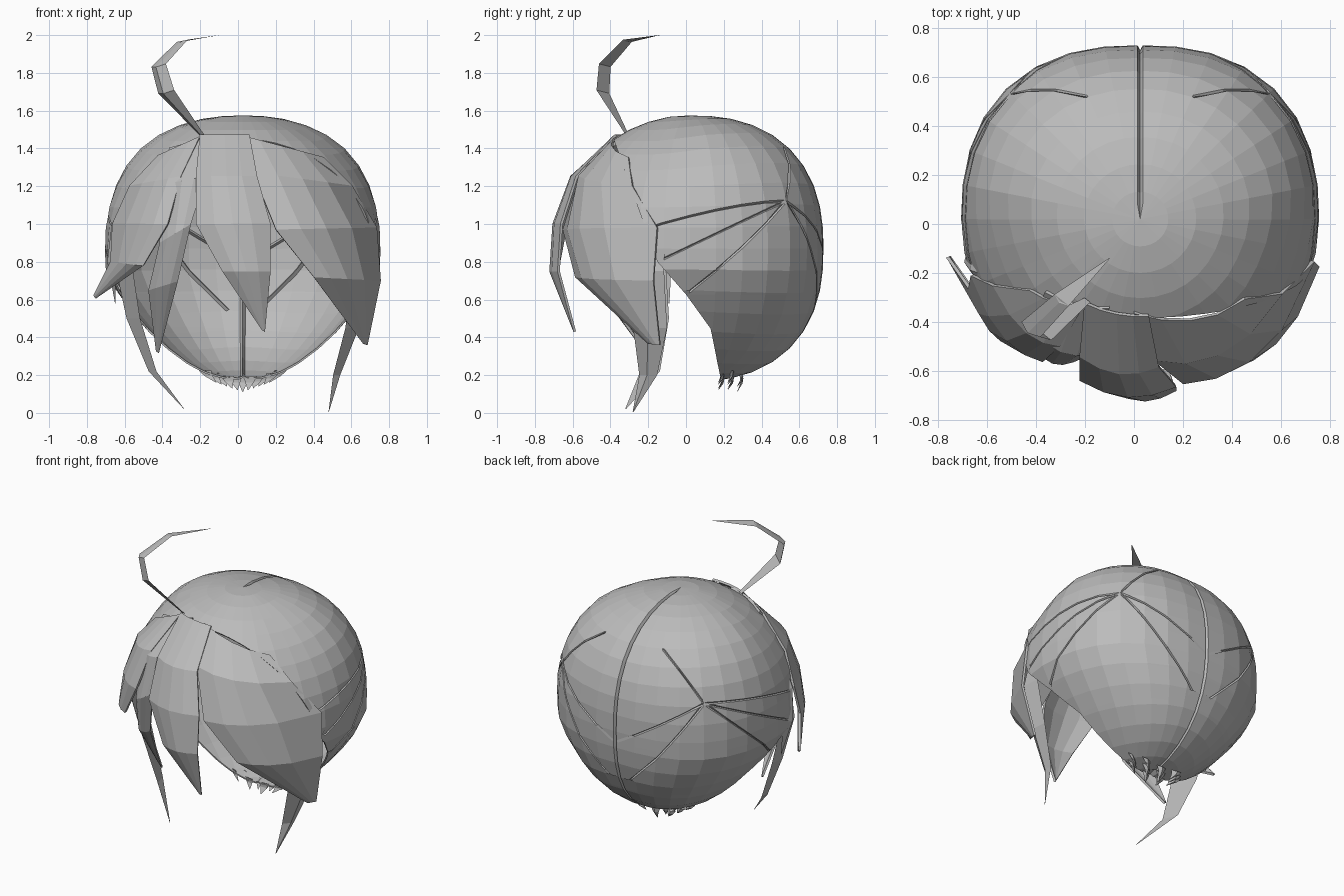
import bpy, bmesh, math
from mathutils import Vector

if "Cube" in bpy.data.objects:
    bpy.data.objects.remove(bpy.data.objects["Cube"])

hair = bpy.data.materials.new("hair_grey")
hair.use_nodes = True
hair.diffuse_color = (0.5, 0.5, 0.5, 1)
hair.node_tree.nodes["Principled BSDF"].inputs["Base Color"].default_value = (0.5, 0.5, 0.5, 1)


def finish(name, bm, thickness=0.0):
    bmesh.ops.recalc_face_normals(bm, faces=bm.faces)
    mesh = bpy.data.meshes.new(name)
    bm.to_mesh(mesh)
    bm.free()
    mesh.materials.append(hair)
    obj = bpy.data.objects.new(name, mesh)
    bpy.context.collection.objects.link(obj)
    if thickness:
        mod = obj.modifiers.new("thickness", 'SOLIDIFY')
        mod.thickness = thickness
        mod.offset = 0
    return obj


def lerp_table(table, z):
    for (z0, v0), (z1, v1) in zip(table, table[1:]):
        if z >= z1:
            return v0 + (v1 - v0) * min(1, max(0, (z0 - z) / (z0 - z1)))
    return table[-1][1]


# ---- Main shell: a faceted, slightly boxy ball with combed grooves ----
def slice_faces(bm, faces, co, no):
    geom = set(faces)
    for f in faces:
        geom.update(f.edges)
        geom.update(f.verts)
    bmesh.ops.bisect_plane(bm, geom=list(geom), dist=0.0005, plane_co=co, plane_no=no)


def groove(bm, start, end, width=0.011, depth=0.022, begin=0.04):
    s, e = Vector(start).normalized(), Vector(end).normalized()
    n = s.cross(e).normalized()
    u = n.cross(s)
    limit = s.angle(e)

    def inside(c):
        return begin < math.atan2(c.dot(u), c.dot(s)) < limit

    for off in (0, width, -width):
        faces = [f for f in bm.faces if abs(f.calc_center_median().dot(n)) < 0.2
                 and inside(f.calc_center_median())]
        slice_faces(bm, faces, n * off, n)
    for v in bm.verts:
        if abs(v.co.dot(n)) < 0.002 and inside(v.co):
            v.co *= 1 - depth


def shell_point(c):
    # rounder at the front, boxier at the back, narrowing towards the nape
    p = 2 + 0.4 * min(1, max(0, c.y * 3 + 0.6))
    c = c * c.length / sum(abs(a) ** p for a in c) ** (1 / p)
    taper = 1 - 0.45 * max(0, -0.2 - c.z)
    return Vector((0.025 + c.x * 0.725 * taper, 0.02 + c.y * 0.705, 0.87 + c.z * 0.7))


bm = bmesh.new()
bmesh.ops.create_uvsphere(bm, u_segments=32, v_segments=20, radius=1)
# centre parting, top to nape
groove(bm, (0, 0, 1), (0, 1, -0.1), width=0.018, depth=0.03)
groove(bm, (0, 1, -0.1), (0, 0.3, -1), width=0.018, depth=0.03, begin=0)
# strands radiating from a whorl on each side
whorl = (0.67, 0.66, 0.33)
ends = [(0.9, -0.3, 0.15), (0.95, -0.2, -0.08), (0.9, 0.0, -0.3), (0.3, 0.7, 0.75),
        (0.1, 1, -0.05), (0.1, 0.85, -0.45)]
for sx in (1, -1):
    for x, y, z in ends:
        groove(bm, (whorl[0] * sx, whorl[1], whorl[2]), (x * sx, y, z))
for v in bm.verts:
    v.co = shell_point(v.co)

# cut the face opening in height bands
rim = [(-0.4, 1.5), (-0.15, 0.8), (0.0, 0.63), (0.13, 0.45), (0.2, 0.1)]
for y, z in rim[1:-1]:
    slice_faces(bm, bm.faces[:], (0, 0, z), (0, 0, 1))
for (y0, z0), (y1, z1) in zip(rim, rim[1:]):
    no = Vector((0, z1 - z0, y0 - y1)).normalized()
    co = Vector((0, y0, z0))
    slice_faces(bm, [f for f in bm.faces if z1 < f.calc_center_median().z < z0], co, no)
    front = [f for f in bm.faces if z1 < f.calc_center_median().z < z0
             and (f.calc_center_median() - co).dot(no) > 0]
    bmesh.ops.delete(bm, geom=front, context='FACES')
finish("hair_shell", bm, 0.01)

# ---- Fringe: curved sheets lying on a bulging front envelope ----
REACH = [(1.48, 0.35), (1.38, 0.46), (1.25, 0.57), (1.1, 0.64), (0.85, 0.69), (0.65, 0.66), (0.3, 0.54)]
HALF = [(1.48, 0.42), (1.4, 0.5), (1.25, 0.63), (1.1, 0.7), (0.85, 0.75), (0.65, 0.75), (0.3, 0.66)]


def envelope(x, z, lift):
    t = (x - 0.025) / lerp_table(HALF, z)
    return -lerp_table(REACH, z) * math.sqrt(max(0.04, 1 - t * t)) - lift


def fringe(name, left, right, lift=0.0, sweep=0.0, columns=5):
    bm = bmesh.new()
    rows = []
    last = len(left) - 1
    for i, ((xl, zl), (xr, zr)) in enumerate(zip(left, right)):
        row = []
        for c in range(columns):
            t = c / (columns - 1)
            x, z = xl + (xr - xl) * t, zl + (zr - zl) * t
            bulge = 0.03 * math.sin(math.pi * t) * (0 < i < last)
            y = envelope(x, z, lift + bulge) + sweep * (i / last) ** 2
            row.append(bm.verts.new((x, y, z)))
        rows.append(row)
    for a, b in zip(rows, rows[1:]):
        for c in range(columns - 1):
            bm.faces.new((a[c], a[c + 1], b[c + 1], b[c]))
    finish(name, bm, 0.014)


fringe("fringe_center",
       [(-.2, 1.47), (-.22, 1.25), (-.22, 1.0), (-.08, .75), (.13, .44)],
       [(.06, 1.47), (.1, 1.25), (.17, 1.0), (.17, .75), (.14, .43)], 0.012)
fringe("fringe_left",
       [(0, 1.47), (.08, 1.27), (.2, .97), (.4, .72), (.66, .37)],
       [(.45, 1.35), (.6, 1.2), (.73, .98), (.75, .7), (.68, .36)])
fringe("fringe_right_inner",
       [(-.36, 1.4), (-.42, 1.2), (-.41, .9), (-.47, .65), (-.43, .33)],
       [(-.1, 1.47), (-.17, 1.25), (-.25, 1.0), (-.32, .7), (-.42, .32)], -0.005, 0.19)
fringe("fringe_right_flick",
       [(-.42, 1.36), (-.57, 1.2), (-.66, 1.0), (-.67, .8), (-.76, .62)],
       [(-.2, 1.46), (-.3, 1.25), (-.37, 1.0), (-.5, .78), (-.75, .61)], 0.005)


# ---- Free strands: three-sided tapering locks along a path ----
def strand(name, path, widths, side, ridge):
    side, ridge = Vector(side).normalized(), Vector(ridge).normalized()
    bm = bmesh.new()
    rings = []
    for p, w in zip(path, widths):
        p = Vector(p)
        rings.append([bm.verts.new(q) for q in
                      (p - side * w / 2, p + ridge * w * 0.22, p + side * w / 2)])
    for a, b in zip(rings, rings[1:]):
        for i in range(3):
            j = (i + 1) % 3
            bm.faces.new((a[i], a[j], b[j], b[i]))
    bm.faces.new(rings[0])
    bm.faces.new(rings[-1])
    finish(name, bm)


strand("side_lock_right",
       [(-.57, -.25, 1.0), (-.6, -.22, .78), (-.55, -.18, .5), (-.45, -.19, .22), (-.285, -.32, .02)],
       [.14, .24, .19, .11, .005], (.35, -1, 0), (-1, -.3, 0))
strand("side_lock_left",
       [(.6, -.24, .95), (.64, -.22, .75), (.6, -.19, .45), (.52, -.2, .2), (.48, -.28, .005)],
       [.14, .22, .19, .1, .005], (-.35, -1, 0), (1, -.3, 0))
strand("temple_lock_right",
       [(-.54, -.22, 1.2), (-.63, -.18, 1.0), (-.66, -.15, .8), (-.65, -.09, .58)],
       [.08, .18, .15, .005], (.2, -1, 0), (-1, -.2, 0))
strand("cowlick",
       [(-.19, -.31, 1.47), (-.38, -.44, 1.7), (-.42, -.43, 1.84), (-.295, -.31, 1.97), (-.1, -.14, 2.0)],
       [.03, .11, .1, .075, .003], (.75, -.6, .15), (-.5, -.5, -.3))

# ---- Nape: a row of short pointed tips ----
for i in range(11):
    t = (i - 5) / 5
    x = 0.025 + 0.2 * t
    y = 0.24 + 0.05 * (i % 3 - 1)
    z = 0.19 + 0.035 * t * t
    strand(f"nape_tip_{i + 1}",
           [(x, y, z), (x - 0.02 * t, y, z - 0.03), (x - 0.06 * t, y - 0.02, 0.11 + 0.05 * abs(t))],
           [.07, .045, .003], (1, 0.3 * t, 0), (0, 1, -0.5))
